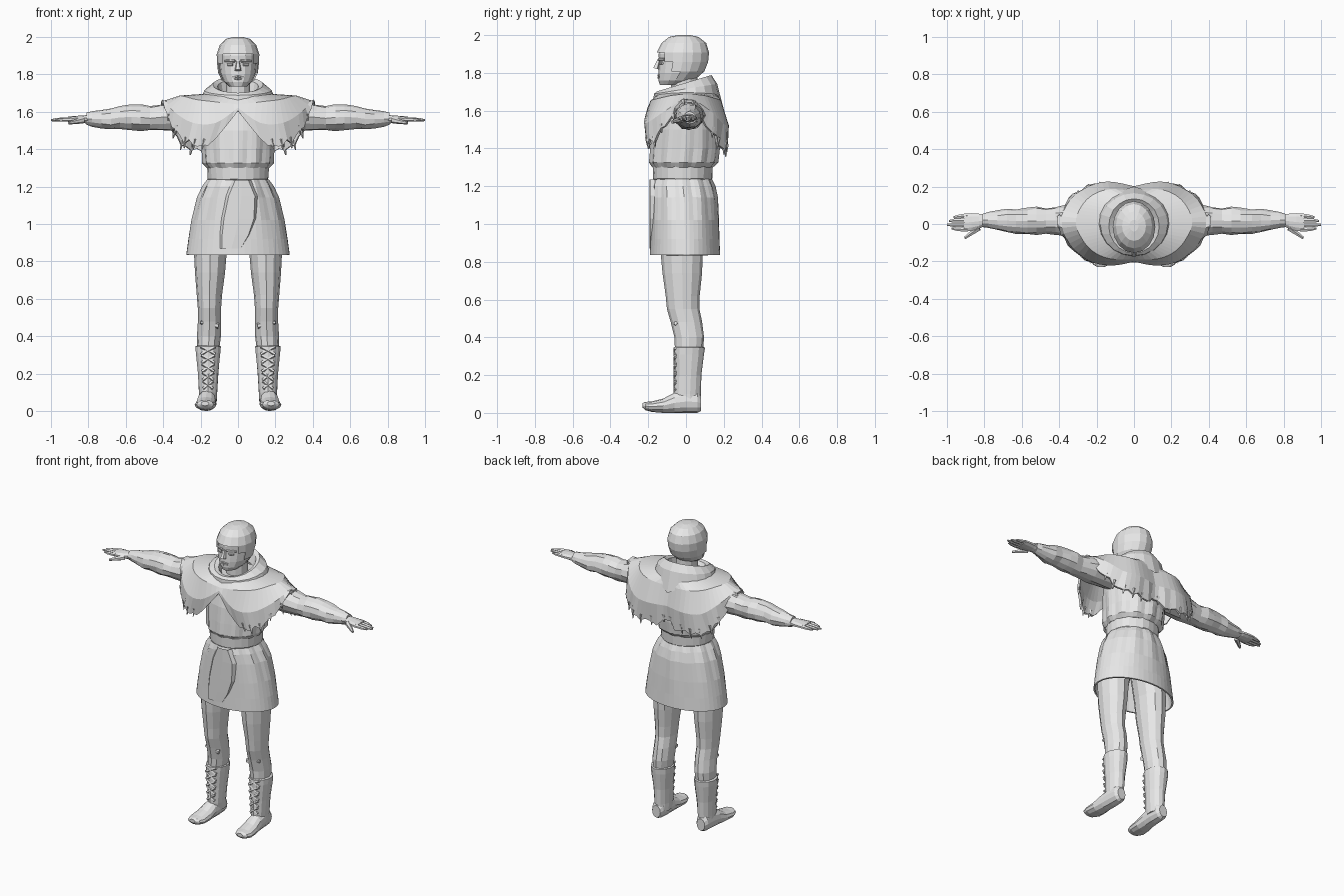
import bpy, bmesh, math, random
from mathutils import Vector

random.seed(4)
if "Cube" in bpy.data.objects:
    bpy.data.objects.remove(bpy.data.objects["Cube"])

grey = bpy.data.materials.new("light grey")
grey.use_nodes = True
grey.diffuse_color = (0.8, 0.8, 0.8, 1)
grey.node_tree.nodes["Principled BSDF"].inputs["Base Color"].default_value = grey.diffuse_color


def loft(name, rings, closed=True, caps=True, mirror=False, thick=0, drop=None):
    """Skin a list of equal-length point rings."""
    bm = bmesh.new()
    rows = [[bm.verts.new(p) for p in ring] for ring in rings]
    n = len(rows[0])
    for a, b in zip(rows, rows[1:]):
        for i in range(n if closed else n - 1):
            j = (i + 1) % n
            bm.faces.new((a[i], a[j], b[j], b[i]))
    if closed and caps:
        bm.faces.new(rows[0][::-1])
        bm.faces.new(rows[-1])
    if drop:
        bad = [f for f in bm.faces if drop(f.calc_center_median())]
        bmesh.ops.delete(bm, geom=bad, context='FACES')
    bmesh.ops.recalc_face_normals(bm, faces=bm.faces[:])
    me = bpy.data.meshes.new(name)
    bm.to_mesh(me)
    bm.free()
    me.materials.append(grey)
    ob = bpy.data.objects.new(name, me)
    bpy.context.scene.collection.objects.link(ob)
    if mirror:
        ob.modifiers.new("mirror", 'MIRROR')
    if thick:
        sol = ob.modifiers.new("thickness", 'SOLIDIFY')
        sol.thickness, sol.offset = thick, 0
    return ob


def ring(centre, ra, rb, axis="z", n=16, ripple=0, folds=12, jitter=0):
    """Ellipse around an axis, optionally pleated and roughened."""
    pts = []
    for i in range(n):
        t = math.tau * i / n
        k = 1 + ripple * math.cos(folds * t) + random.uniform(-jitter, jitter)
        u, v = ra * k * math.sin(t), -rb * k * math.cos(t)
        off = {"z": (u, v, 0), "x": (0, u, v), "y": (u, 0, v)}[axis]
        pts.append(Vector(centre) + Vector(off))
    return pts


def level(z, rx, front, back, slope=0, x=0, **kw):
    """Horizontal ring given by its front and back y; slope tilts it."""
    mid = (front + back) / 2
    pts = ring((x, mid, z), rx, (back - front) / 2, **kw)
    for p in pts:
        p.z += slope * (p.y - mid)
    return pts


def spline(pts, steps=4):
    """Smooth path through a few points."""
    p = [Vector(q) for q in pts]
    p = [p[0]] + p + [p[-1]]
    out = []
    for a, b, c, d in zip(p, p[1:], p[2:], p[3:]):
        for s in range(steps):
            t = s / steps
            out.append(b + (c - a) * (t / 2) + (a * 2 - b * 5 + c * 4 - d) * (t * t / 2)
                       + (b * 3 - a - c * 3 + d) * (t ** 3 / 2))
    return out + [p[-1]]


def rod(name, a, b, ra, rb, n=6, mirror=True):
    """Straight tapered bar between two points."""
    a, b = Vector(a), Vector(b)
    q = (b - a).to_track_quat('Z', 'Y')
    rings = [[c + q @ p for p in ring((0, 0, 0), r, r, n=n)] for c, r in ((a, ra), (b, rb))]
    return loft(name, rings, mirror=mirror)


# Head, with hair shell cut back from the face
skull = [(1.735, .045, -.138, -.02), (1.76, .075, -.146, .04), (1.8, .094, -.146, .085),
         (1.85, .1, -.143, .105), (1.9, .102, -.145, .11), (1.95, .085, -.12, .095),
         (1.982, .052, -.08, .055), (1.992, .012, -.03, .01)]
loft("head", [level(*s) for s in skull])
loft("hair", [level(z + .008, rx + .012, f - .01, b + .012) for z, rx, f, b in skull[1:]],
     drop=lambda c: c.z < 1.8 - .5 * c.y - .35 and c.y < 0
     or (c.y < -.05 and c.z < 1.945 - .7 * abs(c.x)) or c.z < 1.775 and c.y < .02)
loft("neck", [level(z, .065, -.08, .06, n=12) for z in (1.6, 1.78)])
rod("nose", (0, -.142, 1.875), (0, -.158, 1.822), .007, .019, 5, mirror=False)
rod("brow", (.016, -.143, 1.872), (.07, -.115, 1.872), .008, .006)
rod("eye", (.028, -.138, 1.852), (.056, -.124, 1.852), .008, .007)
rod("upper_lip", (0, -.146, 1.788), (.028, -.138, 1.785), .007, .003)
rod("lower_lip", (0, -.146, 1.776), (.022, -.139, 1.777), .007, .003)

# Rolled cowl, higher at the back, hanging to a point behind
hem = level(1.66, .2, -.175, .18, .1, n=20)
for p in hem:
    p.z -= .07 * max(0, 1 - abs(p.x) / .15) * (1 if p.y > 0 else .25)
    p.y += .02 * max(0, 1 - abs(p.x) / .12) * (p.y > 0)
loft("cowl", [hem, level(1.715, .18, -.17, .165, .16, n=20), level(1.745, .135, -.155, .135, .3, n=20),
              level(1.735, .11, -.13, .115, .3, n=20), level(1.69, .1, -.1, .09, .2, n=20)], caps=False)

# Shoulder cape: half outline front to back, ragged hem, split at the front
collar = [(.16 * math.sin(a * math.pi / 8), .01 - .15 * math.cos(a * math.pi / 8), 1.69) for a in range(9)]
shoulder = [(0, -.185, 1.635), (.13, -.18, 1.65), (.22, -.14, 1.66), (.28, -.07, 1.675), (.31, .01, 1.68),
            (.28, .09, 1.675), (.22, .15, 1.66), (.13, .18, 1.65), (0, .17, 1.64)]
middle = [(0, -.195, 1.62), (.12, -.215, 1.54), (.24, -.19, 1.54), (.34, -.1, 1.6), (.385, .01, 1.655),
          (.34, .12, 1.6), (.25, .19, 1.53), (.14, .22, 1.52), (0, .195, 1.52)]
edge = [(0, -.2, 1.605), (.16, -.21, 1.42), (.26, -.185, 1.43), (.35, -.1, 1.53), (.41, .01, 1.65),
        (.36, .11, 1.52), (.28, .18, 1.41), (.15, .21, 1.39), (0, .19, 1.41)]
rows = [spline(r) for r in (collar, shoulder, middle, edge)]
for i, p in enumerate(rows[3][1:], 1):
    p.z += random.uniform(-.022, .022) if i > 4 else 0
    p.y += random.uniform(-.01, .01)
loft("cape", rows, closed=False, mirror=True, thick=.014)
for i, (p, q) in enumerate(zip(rows[3][5:-1:2], rows[2][5:-1:2])):
    rod("cape_tassel_%d" % i, p.lerp(q, .3), p + Vector((.004, 0, -.025)), .014, .003, 4)

# Gathered tunic above the belt
loft("tunic_body", [level(1.3, .165, -.175, .14, n=48, ripple=.02),
                    level(1.325, .185, -.19, .165, n=48, ripple=.035),
                    level(1.4, .19, -.185, .175, n=48, ripple=.025),
                    level(1.5, .2, -.175, .175, n=48, ripple=.01),
                    level(1.6, .2, -.15, .15, n=48), level(1.68, .14, -.11, .12, n=48)])
loft("belt", [level(z, r, -.01 - r, r - .025, n=24, jitter=.01)
              for z, r in ((1.23, .155), (1.24, .163), (1.305, .166), (1.315, .155))])

# Skirt, pleated at the waist and open below
skirt = [(1.235, .158, -.168, .13, .02), (1.2, .18, -.178, .145, .04), (1.14, .21, -.18, .16, .025),
         (1.02, .242, -.182, .168, .01), (.92, .26, -.184, .172, 0), (.835, .272, -.186, .176, 0)]
loft("tunic_skirt", [level(z, rx, f, b, n=48, ripple=w) for z, rx, f, b, w in skirt],
     caps=False, thick=.01)
panel = [(1.235, -.03, .07), (1.15, -.065, .105), (1.03, -.09, .1), (.94, -.1, .07), (.87, -.1, .03)]
loft("skirt_front_fold", [[(a, -.172, z), (a + .015, -.192, z), ((a + b) / 2, -.194, z),
                           (b - .015, -.19, z), (b, -.165, z)] for z, a, b in panel], closed=False)

# Sleeved arms
sleeve = [(.2, .02, 1.58, .08), (.36, .02, 1.575, .08), (.42, .02, 1.57, .073), (.47, .018, 1.565, .068),
          (.52, .015, 1.57, .074), (.57, .015, 1.572, .07), (.63, .015, 1.57, .066), (.68, .018, 1.562, .062),
          (.73, .02, 1.562, .05), (.78, .022, 1.562, .042), (.81, .02, 1.562, .035)]
loft("sleeve", [ring((x, y, z), r, r * .96, "x", 12, jitter=.08) for x, y, z, r in sleeve], mirror=True)

# Hands
palm = [(.79, .02, .03, .025), (.83, .015, .042, .02), (.87, .01, .05, .018), (.91, .008, .05, .014)]
loft("palm", [ring((x, y, 1.56), ry, rz, "x", 10) for x, y, ry, rz in palm], mirror=True)
for i, tip in enumerate((.965, .99, 1, .975)):
    y = .045 - .025 * i
    loft("finger_%d" % i, [ring((x, y * k, z), r, r * .85, "x", 6) for x, k, z, r in
                           ((.89, 1, 1.56, .0135), (tip - .03, .9, 1.557, .012), (tip, .8, 1.555, .006))],
         mirror=True)
rod("thumb", (.83, -.02, 1.555), (.905, -.075, 1.54), .018, .008)

# Legs
leg = [(1.05, .11, .09, -.13, .1), (.86, .148, .088, -.135, .09), (.74, .15, .08, -.125, .085),
       (.62, .153, .068, -.108, .072), (.55, .153, .062, -.1, .07), (.48, .152, .062, -.08, .085),
       (.4, .155, .064, -.062, .096), (.3, .16, .056, -.058, .088), (.2, .162, .046, -.055, .075),
       (.12, .162, .042, -.058, .07), (.06, .163, .042, -.06, .07)]
loft("leg", [level(z, rx, f, b, x=x, n=12, jitter=.015) for z, x, rx, f, b in leg], mirror=True)

# Boots: cuff, foot and crossed laces
loft("boot_shaft", [level(z, rx, f, b, x=.16, n=14, jitter=.03) for z, rx, f, b in
                    ((.35, .058, -.055, .088), (.345, .07, -.066, .1), (.31, .067, -.066, .096),
                     (.2, .055, -.064, .083), (.1, .049, -.066, .077), (.05, .047, -.06, .078))], mirror=True)
foot = [(.08, .03, .04, .05), (.06, .043, .058, .058), (0, .048, .062, .06), (-.06, .05, .055, .053),
        (-.12, .056, .038, .038), (-.18, .058, .028, .033), (-.215, .045, .022, .036), (-.23, .02, .012, .04)]
feet = [ring((.165 - .05 * min(y, 0), y, z), rx, rz, "y", 12) for y, rx, rz, z in foot]
for p in sum(feet, []):
    p.z = max(p.z, 0)
loft("boot_foot", feet, mirror=True)
for i in range(5):
    z = .12 + .046 * i
    w = .026 + .003 * i
    for side in (-1, 1):
        rod("lace_%d" % i, (.16 - side * w, -.058, z), (.16 + side * w, -.058, z + .04), .009, .008, 5)
rod("knee_wrap", (.105, -.05, .455), (.2, -.055, .475), .016, .01)
